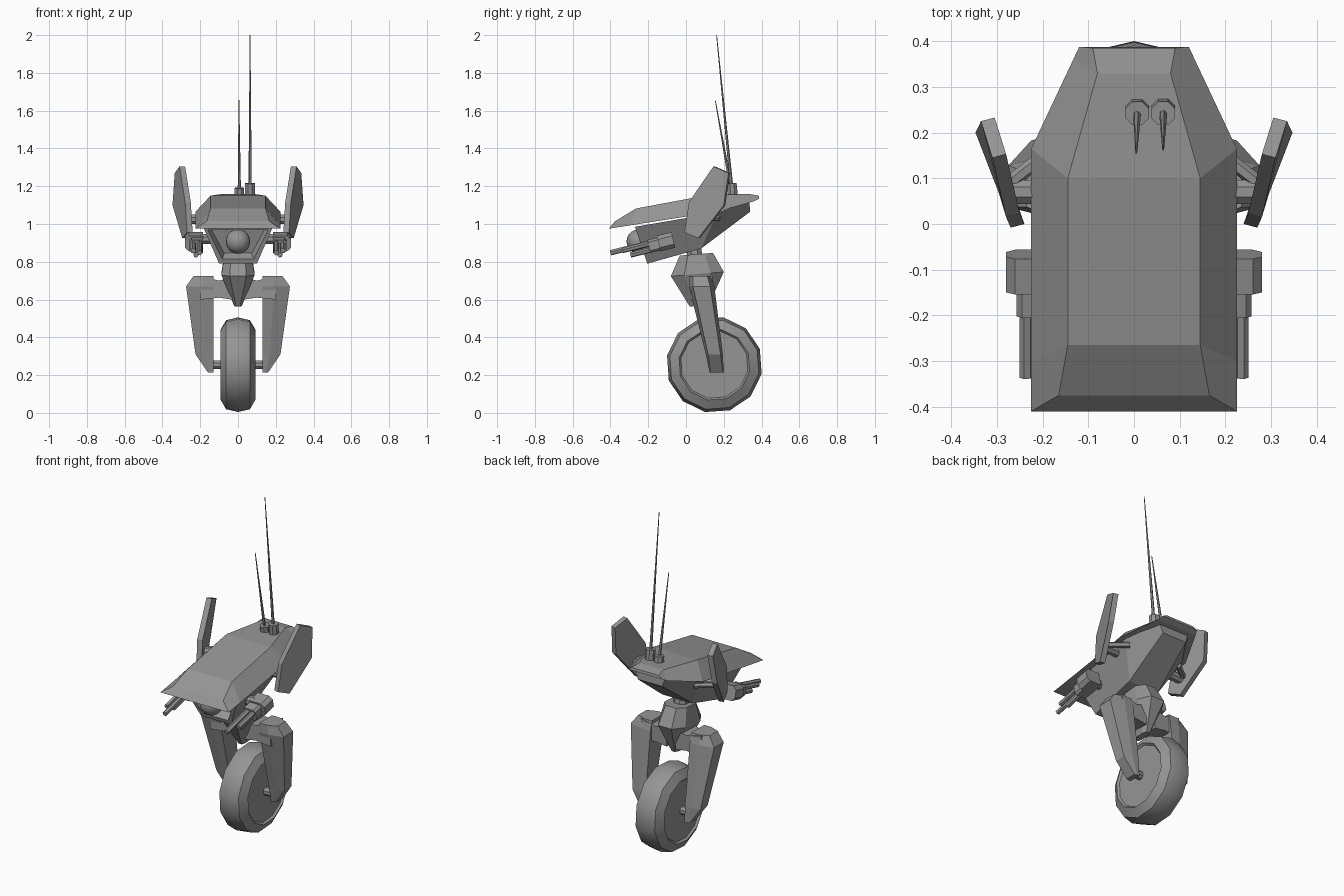
import bpy, bmesh, math
from mathutils import Vector

if "Cube" in bpy.data.objects:
    bpy.data.objects.remove(bpy.data.objects["Cube"])

grey = bpy.data.materials.new("plain grey")
grey.diffuse_color = (0.3, 0.3, 0.3, 1)
grey.use_nodes = True
grey.node_tree.nodes["Principled BSDF"].inputs["Base Color"].default_value = grey.diffuse_color


def finish(name, bm, mirror=False, smooth=None):
    """Turn a bmesh into a named object, optionally mirrored in x."""
    bmesh.ops.recalc_face_normals(bm, faces=bm.faces)
    me = bpy.data.meshes.new(name)
    bm.to_mesh(me)
    bm.free()
    me.materials.append(grey)
    ob = bpy.data.objects.new(name, me)
    bpy.context.collection.objects.link(ob)
    if mirror:
        ob.modifiers.new("Mirror", 'MIRROR').use_mirror_merge = False
    if smooth:
        bpy.ops.object.select_all(action='DESELECT')
        ob.select_set(True)
        bpy.context.view_layer.objects.active = ob
        bpy.ops.object.shade_smooth_by_angle(angle=math.radians(smooth))
    return ob


def loft(rings):
    """Skin a list of equal-length rings and cap both ends."""
    bm = bmesh.new()
    rows = [[bm.verts.new(p) for p in r] for r in rings]
    n = len(rows[0])
    for a, b in zip(rows, rows[1:]):
        for i in range(n):
            j = (i + 1) % n
            bm.faces.new((a[i], a[j], b[j], b[i]))
    bm.faces.new(rows[0])
    bm.faces.new(rows[-1])
    return bm


def rod(name, a, b, r1, r2=None, sides=8, mirror=False, smooth=None):
    """Round bar or cone from point a to point b."""
    a, b = Vector(a), Vector(b)
    d = (b - a).normalized()
    u = d.orthogonal().normalized()
    v = d.cross(u)
    r2 = r1 if r2 is None else r2
    angles = [math.tau * (i + 0.5) / sides for i in range(sides)]
    rings = [[p + r * (u * math.cos(t) + v * math.sin(t)) for t in angles]
             for p, r in ((a, r1), (b, r2))]
    return finish(name, loft(rings), mirror, smooth)


def strip(*pts):
    """Symmetric four-point section from two (x, y, z) points."""
    (x, y, z), (u, v, w) = pts
    return [(-x, y, z), (-u, v, w), (u, v, w), (x, y, z)]


# Wheel: crowned tread, sloping shoulders, inset side discs
C = Vector((0, 0.15, 0.255))
half = [(0.18, 0.08), (0.19, 0.092), (0.24, 0.063)]
profile = [(r, -x) for r, x in half] + [(0.255, 0)] + [(r, x) for r, x in reversed(half)]
wheel = [[C + Vector((x, r * math.cos(t), r * math.sin(t)))
          for t in [math.radians(19 + 30 * i) for i in range(12)]] for r, x in profile]
finish("wheel", loft(wheel), smooth=32)
rod("axle", (-0.15, 0.15, 0.255), (0.15, 0.15, 0.255), 0.025)

# Fork arms: flared at the shoulder, tapering to the axle
arm = []
for z, y0, y1, xm, xo, c in [(0.215, 0.125, 0.2, 0.145, 0.16, 0.005),
                             (0.31, 0.105, 0.195, 0.17, 0.225, 0.012),
                             (0.67, 0.015, 0.15, 0.19, 0.275, 0.022),
                             (0.725, 0.015, 0.135, 0.18, 0.235, 0.022)]:
    arm.append([(0.13, y0, z), (xm, y0, z), (xo, y0 + c, z),
                (xo, y1 - c, z), (xm, y1, z), (0.13, y1, z)])
finish("fork_arm", loft(arm), mirror=True)
finish("fork_bridge", loft([[(x, 0.02, a), (x, 0.14, a), (x, 0.14, b), (x, 0.02, b)]
                            for x, a, b in ((0.03, 0.6, 0.72), (0.1, 0.61, 0.70),
                                            (0.2, 0.6, 0.725))]), mirror=True)

# Fork hub: octagonal block, widest in the middle
hub = []
for z, y, hx, hy in [(0.567, 0.07, 0.02, 0.05), (0.735, 0.06, 0.088, 0.14),
                     (0.84, 0.055, 0.072, 0.088)]:
    k = 0.5
    hub.append([(hx * a, y + hy * b, z + 0.08 * hy * b) for a, b in
                ((1, -k), (1, k), (k, 1), (-k, 1), (-1, k), (-1, -k), (-k, -1), (k, -1))])
finish("fork_hub", loft(hub))
rod("neck", (0, 0.05, 0.8), (0, 0.035, 0.92), 0.043)

# Lower hull with a recessed front
bm = loft([strip((0.185, -0.27, 0.985), (0.1, -0.205, 0.79)),
           strip((0.2, 0.165, 1.06), (0.1, 0.08, 0.87)),
           strip((0.1, 0.335, 1.12), (0.08, 0.34, 1.065))])
bmesh.ops.recalc_face_normals(bm, faces=bm.faces)
front = min(bm.faces, key=lambda f: f.calc_center_median().y)
bmesh.ops.inset_region(bm, faces=[front], thickness=0.03, depth=0)
bmesh.ops.inset_region(bm, faces=[front], thickness=0.02, depth=-0.05)
finish("lower_hull", bm)

# Upper shell: bevelled cover overhanging the hull
finish("upper_shell", loft([
    strip((0.225, -0.41, 0.975), (0.165, -0.375, 1.015)),
    strip((0.225, -0.30, 0.992), (0.145, -0.265, 1.082)),
    strip((0.225, 0.165, 1.065), (0.145, 0.1, 1.15)),
    strip((0.133, 0.36, 1.12), (0.08, 0.33, 1.16)),
    strip((0.12, 0.388, 1.135), (0.09, 0.385, 1.15))]))

# Eye ball in the front recess
bm = bmesh.new()
bmesh.ops.create_uvsphere(bm, u_segments=16, v_segments=10, radius=0.065)
bmesh.ops.translate(bm, verts=bm.verts, vec=(0, -0.25, 0.907))
finish("eye", bm, smooth=40)

# Side panels: slanted six-sided plates
outline = [(0.31, 0.145, 1.305), (0.335, 0.225, 1.27), (0.347, 0.2, 1.1),
           (0.295, 0.065, 0.925), (0.27, -0.008, 0.955), (0.28, 0.015, 1.115)]
finish("side_panel", loft([outline, [(x - 0.03, y + 0.008, z) for x, y, z in outline]]),
       mirror=True)
rod("panel_strut", (0.13, 0.07, 1.025), (0.28, 0.07, 1.025), 0.028, mirror=True)
rod("panel_brace", (0.17, 0.17, 1.03), (0.285, 0.08, 1.03), 0.016, sides=6, mirror=True)


# Gun pods, pitched slightly nose-down
def tilt(x, y, z):
    a = math.radians(14)
    return (x, -0.14 + y * math.cos(a) - z * math.sin(a),
            0.9 + y * math.sin(a) + z * math.cos(a))


def pod(name, x0, x1, y0, y1, z0, z1, c):
    """Box with chamfered outer edges, running front to back."""
    finish(name, loft([[tilt(x, y, z) for x, z in
                        ((x0, z0), (x1 - c, z0), (x1, z0 + c), (x1, z1 - c),
                         (x1 - c, z1), (x0, z1))] for y in (y0, y1)]), mirror=True)


pod("gun_pod", 0.185, 0.28, -0.005, 0.075, -0.045, 0.04, 0.02)
pod("gun_breech", 0.185, 0.257, -0.06, 0.0, -0.04, 0.03, 0.012)
rod("gun_mount", (0.1, -0.12, 0.92), (0.2, -0.12, 0.92), 0.028, mirror=True)
for n, x, y, z in (("long_barrel", 0.203, -0.265, 0.012),
                   ("short_barrel", 0.237, -0.2, 0.008),
                   ("lower_barrel", 0.222, -0.165, -0.025)):
    rod(n, tilt(x, -0.04, z), tilt(x, y, z), 0.0145, sides=6, mirror=True)

# Whip antennas on octagonal sockets
for n, x, top, tip in (("short_antenna", 0.007, 1.19, (0.005, 0.155, 1.655)),
                       ("long_antenna", 0.064, 1.215, (0.064, 0.162, 2.0))):
    rod(n + "_socket", (x, 0.25, 1.13), (x, 0.242, top), 0.028)
    rod(n, (x, 0.242, top - 0.02), tip, 0.009, 0.002, sides=6)
